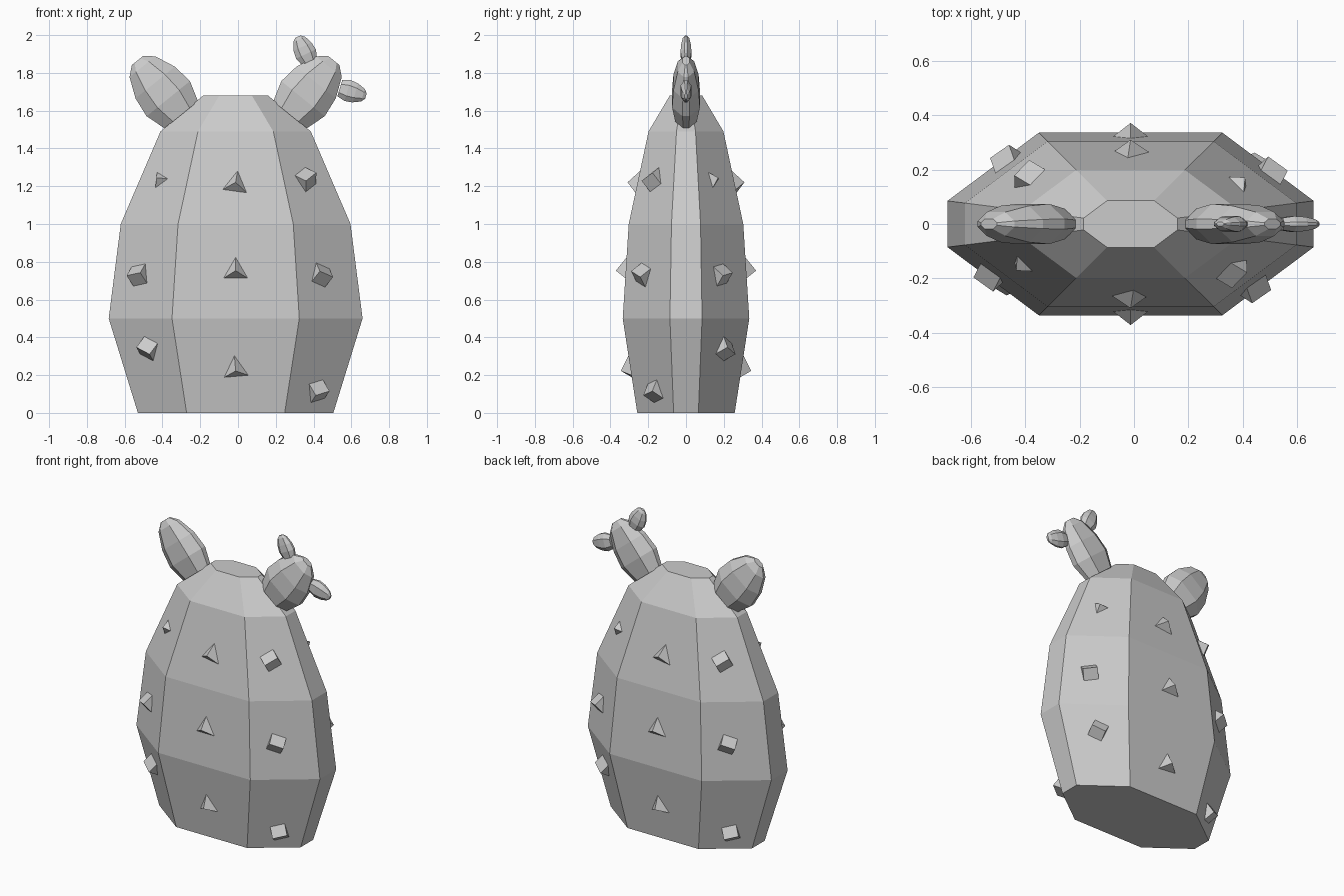
import bpy, bmesh, math
from mathutils import Matrix, Vector

if "Cube" in bpy.data.objects:
    bpy.data.objects.remove(bpy.data.objects["Cube"])

grey = bpy.data.materials.new("plain_grey")
grey.use_nodes = True
colour = (0.6, 0.6, 0.6, 1)
grey.diffuse_color = colour
grey.node_tree.nodes["Principled BSDF"].inputs["Base Color"].default_value = colour

CENTRE = -0.0125
# Height and relative width of each ring of the stem
PROFILE = [(0, 0.77), (0.5, 1), (1, 0.905), (1.49, 0.592), (1.68, 0.256)]
# Stretched octagon: outer and inner half sizes
XO, XI, YO, YI = 0.672, 0.337, 0.335, 0.085
OCTAGON = [(XO, -YI), (XO, YI), (XI, YO), (-XI, YO),
           (-XO, YI), (-XO, -YI), (-XI, -YO), (XI, -YO)]


def finish(name, bm, matrix):
    bmesh.ops.recalc_face_normals(bm, faces=bm.faces)
    mesh = bpy.data.meshes.new(name)
    bm.to_mesh(mesh)
    bm.free()
    mesh.materials.append(grey)
    obj = bpy.data.objects.new(name, mesh)
    obj.matrix_world = matrix
    bpy.context.collection.objects.link(obj)


def pad(name, x, z, lean, size):
    """A lofted cactus pad standing at (x, z) and leaning sideways."""
    bm = bmesh.new()
    rings = [[bm.verts.new((px * s, py * s, h)) for px, py in OCTAGON] for h, s in PROFILE]
    for low, high in zip(rings, rings[1:]):
        for i in range(8):
            j = (i + 1) % 8
            bm.faces.new((low[i], low[j], high[j], high[i]))
    bm.faces.new(rings[0][::-1])
    bm.faces.new(rings[-1])
    finish(name, bm, Matrix.Translation((x, 0, z))
           @ Matrix.Rotation(math.radians(lean), 4, 'Y') @ Matrix.Scale(size, 4))


def spike(name, x, z, back, corner, roll, out=0.052):
    """A cube sunk in the stem, with a corner or an edge pointing out."""
    # Surface point and normal on the front half
    for (z0, s0), (z1, s1) in zip(PROFILE, PROFILE[1:]):
        if z0 <= z < z1:
            slope = (s1 - s0) / (z1 - z0)
            scale = s0 + slope * (z - z0)
    if abs(x) < 0.2:
        flat = Vector((0, -1))
    else:
        flat = Vector((math.copysign(YO - YI, x), XI - XO)).normalized()
    apothem = abs(flat.x) * XI + abs(flat.y) * YO
    y = -(apothem * scale - flat.x * x) / abs(flat.y)
    n = Vector((flat.x, flat.y, -slope * apothem)).normalized()
    u = Vector((0, 0, 1)).cross(n).normalized()
    frame = Matrix((u, n.cross(u), n)).transposed().to_4x4()
    # Turn the cube and sink it
    if corner:
        edge, reach = 0.1, math.sqrt(3) / 2
        turn = Matrix.Rotation(math.atan(math.sqrt(2)), 4, 'X') @ Matrix.Rotation(math.pi / 4, 4, 'Z')
    else:
        edge, reach = 0.09, math.sqrt(2) / 2
        turn = Matrix.Rotation(math.pi / 4, 4, 'X')
    place = Matrix.Translation(Vector((x, y, z)) + n * (out - edge * reach))
    matrix = place @ frame @ Matrix.Rotation(math.radians(roll), 4, 'Z') @ turn
    if back:
        matrix = Matrix.Rotation(math.pi, 4, 'Z') @ matrix
    bm = bmesh.new()
    bmesh.ops.create_cube(bm, size=edge)
    finish(name, bm, Matrix.Translation((CENTRE, 0, 0)) @ matrix)


# Stem, two arms and the two buds on the left arm
pad("stem", CENTRE, 0, 0, 1)
pad("right_arm", -0.30, 1.578, -39, 0.22)
pad("left_arm", 0.275, 1.578, 39, 0.22)
pad("upper_bud", 0.378, 1.861, -25, 0.086)
pad("side_bud", 0.539, 1.719, 107, 0.086)

# Spikes, repeated half a turn round on the back
for side, back in (("front", False), ("back", True)):
    for i, z in enumerate((0.23, 0.75, 1.21)):
        spike(f"{side}_middle_spike_{i}", 0, z, back, True, (5, 0, -8)[i])
    for i, (x, z, roll) in enumerate(((-0.46, 0.34, -25), (-0.51, 0.73, 10))):
        spike(f"{side}_outer_spike_{i}", x, z, back, False, roll)
    spike(f"{side}_outer_spike_2", -0.4, 1.235, back, True, 35, 0.035)
    for i, (x, z, roll) in enumerate(((0.43, 0.115, 15), (0.45, 0.73, -20), (0.37, 1.235, 30))):
        spike(f"{side}_inner_spike_{i}", x, z, back, False, roll)
